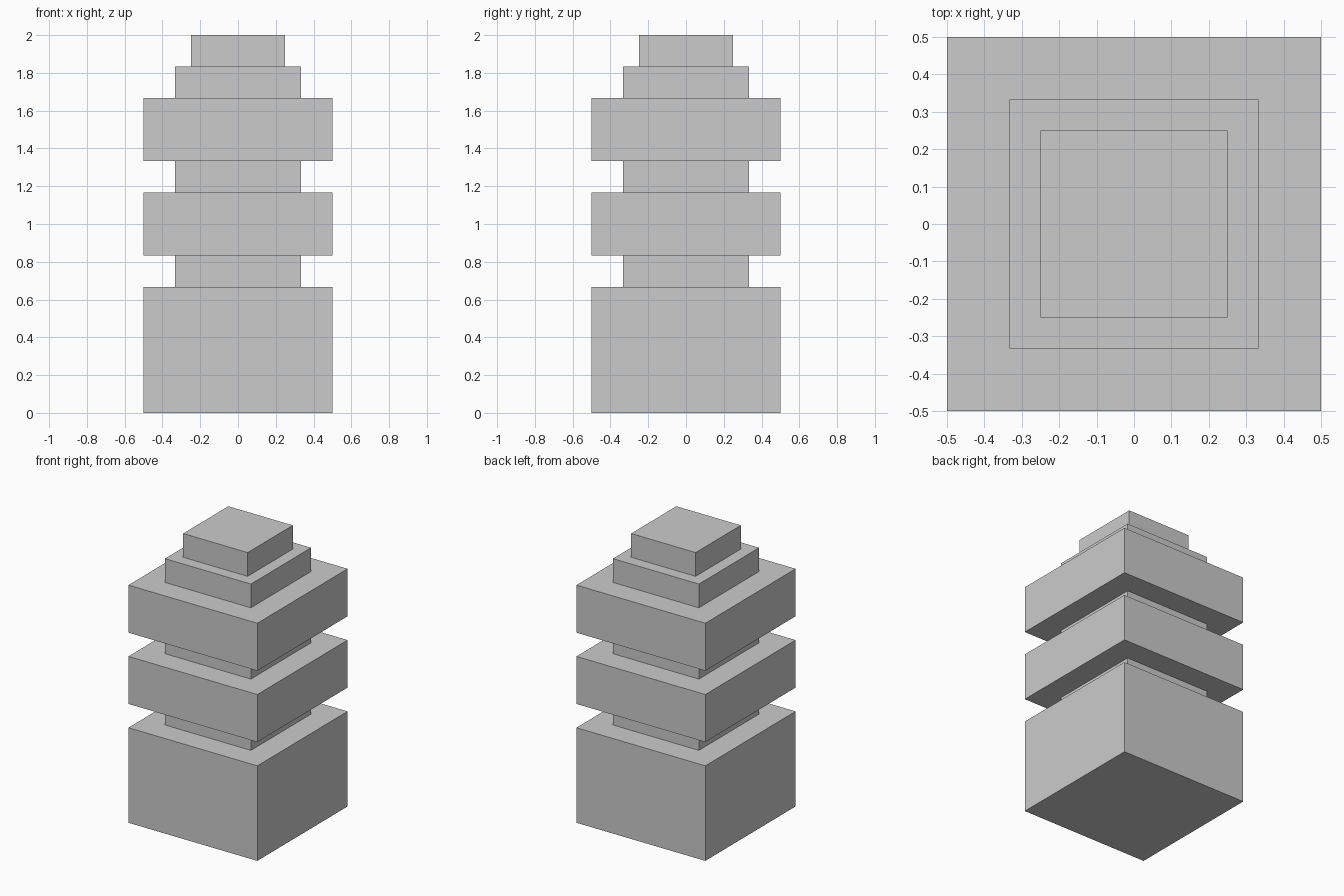
import bpy

if "Cube" in bpy.data.objects:
    bpy.data.objects.remove(bpy.data.objects["Cube"])

U = 1 / 6  # the tower is laid out in sixths of a unit


def block(name, width, bottom, top):
    """Square block centred on the z axis, sizes in sixths."""
    bpy.ops.mesh.primitive_cube_add(size=1, location=(0, 0, (bottom + top) / 2 * U))
    obj = bpy.context.object
    obj.name = name
    obj.scale = (width * U, width * U, (top - bottom) * U)
    bpy.ops.object.transform_apply(location=False, rotation=False, scale=True)
    return obj


# Stacked tiers from the ground up: name, width, height
tiers = [
    ("base_block", 6, 4),
    ("lower_neck", 4, 1),
    ("middle_tier", 6, 2),
    ("upper_neck", 4, 1),
    ("upper_tier", 6, 2),
    ("roof_step", 4, 1),
    ("roof_cap", 3, 1),
]

z = 0
for name, width, height in tiers:
    block(name, width, z, z + height)
    z += height
